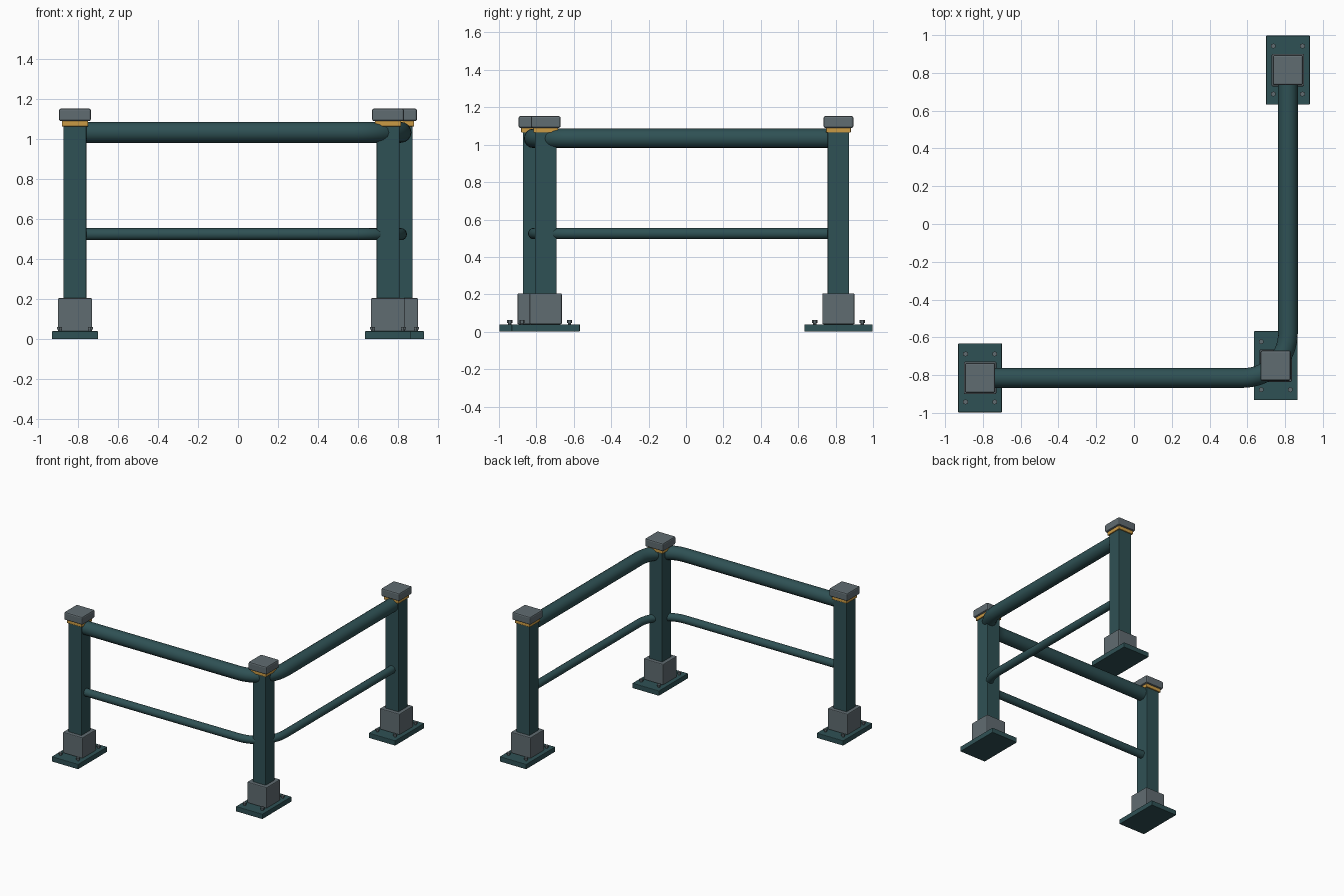
import bpy, math

if "Cube" in bpy.data.objects:
    bpy.data.objects.remove(bpy.data.objects["Cube"])


def material(name, rgb):
    m = bpy.data.materials.new(name)
    m.diffuse_color = (*rgb, 1)
    m.use_nodes = True
    m.node_tree.nodes["Principled BSDF"].inputs["Base Color"].default_value = m.diffuse_color
    return m


TEAL = material("dark teal paint", (0.028, 0.082, 0.089))
GREY = material("slate grey", (0.118, 0.15, 0.165))
GOLD = material("amber", (0.60, 0.33, 0.06))


def box(name, x, y, z0, z1, wx, wy, mat, bevel=0.0):
    bpy.ops.mesh.primitive_cube_add(size=1, location=(x, y, (z0 + z1) / 2))
    ob = bpy.context.object
    ob.name = name
    ob.scale = (wx, wy, z1 - z0)
    bpy.ops.object.transform_apply(location=False, rotation=False, scale=True)
    ob.data.materials.append(mat)
    if bevel:
        mod = ob.modifiers.new("soft edges", 'BEVEL')
        mod.width = bevel
        mod.segments = 2
    return ob


def cylinder(name, x, y, z0, z1, r, sides, mat):
    bpy.ops.mesh.primitive_cylinder_add(vertices=sides, radius=r, depth=z1 - z0,
                                        location=(x, y, (z0 + z1) / 2))
    ob = bpy.context.object
    ob.name = name
    ob.data.materials.append(mat)


def post(label, x, y):
    box(label + "_base_plate", x, y, 0, 0.04, 0.232, 0.365, TEAL, 0.004)
    box(label + "_post", x, y, 0.03, 1.07, 0.115, 0.115, TEAL, 0.004)
    box(label + "_sleeve", x, y, 0.04, 0.205, 0.172, 0.172, GREY, 0.006)
    box(label + "_collar", x, y, 1.064, 1.092, 0.132, 0.132, GOLD, 0.003)
    box(label + "_cap", x, y, 1.09, 1.153, 0.16, 0.16, GREY, 0.01)
    # anchor bolts in the plate corners
    for i in (-1, 1):
        for j in (-1, 1):
            bx, by = x + i * 0.077, y + j * 0.127
            cylinder(label + "_bolt_shank", bx, by, 0.035, 0.05, 0.009, 8, GREY)
            cylinder(label + "_bolt_head", bx, by, 0.048, 0.062, 0.014, 6, GREY)


def rail(name, z, r):
    # straight runs joined by a rounded corner
    e, bend, n = 0.815, 0.235, 10
    c = e - bend
    pts = [(-e, -e)]
    for k in range(n + 1):
        a = math.pi / 2 * k / n
        pts.append((c + bend * math.sin(a), -c - bend * math.cos(a)))
    pts.append((e, e))
    cu = bpy.data.curves.new(name, 'CURVE')
    cu.dimensions = '3D'
    cu.bevel_depth = r
    cu.bevel_resolution = 6
    cu.use_fill_caps = True
    sp = cu.splines.new('POLY')
    sp.points.add(len(pts) - 1)
    for p, (x, y) in zip(sp.points, pts):
        p.co = (x, y, z, 1)
    cu.materials.append(TEAL)
    ob = bpy.data.objects.new(name, cu)
    bpy.context.collection.objects.link(ob)
    bpy.ops.object.select_all(action='DESELECT')
    ob.select_set(True)
    bpy.context.view_layer.objects.active = ob
    bpy.ops.object.convert(target='MESH')
    bpy.ops.object.shade_smooth_by_angle(angle=math.radians(40))


# posts: the corner one sits slightly inward on the bend
post("left", -0.815, -0.815)
post("corner", 0.75, -0.75)
post("back", 0.815, 0.815)

# rails
rail("top_rail", 1.034, 0.052)
rail("middle_rail", 0.525, 0.03)
